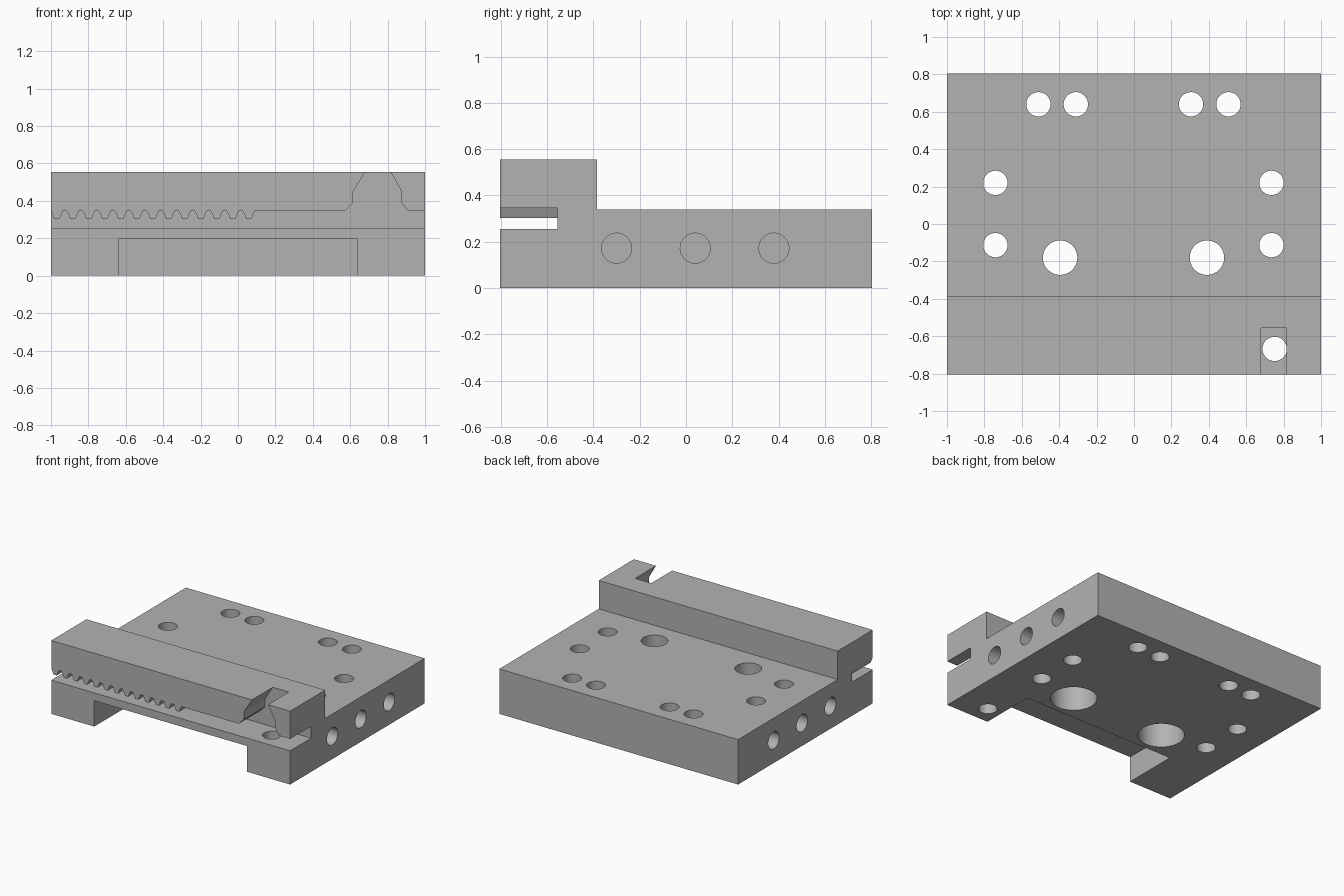
import bpy, bmesh, math
from mathutils import Matrix, Vector

if "Cube" in bpy.data.objects:
    bpy.data.objects.remove(bpy.data.objects["Cube"])

grey = bpy.data.materials.new("machined grey")
grey.use_nodes = True
colour = (0.45, 0.45, 0.45, 1)
grey.diffuse_color = colour
grey.node_tree.nodes["Principled BSDF"].inputs["Base Color"].default_value = colour

HALF_Y = 0.805
TOP = 0.555
OUT = 0.1  # overshoot of cutters past the surface


def finish(name, bm):
    bmesh.ops.recalc_face_normals(bm, faces=bm.faces)
    mesh = bpy.data.meshes.new(name)
    bm.to_mesh(mesh)
    bm.free()
    mesh.materials.append(grey)
    ob = bpy.data.objects.new(name, mesh)
    bpy.context.collection.objects.link(ob)
    return ob


def prism(name, profile, axis, start, end):
    """Extrude a (y, z) profile along x, or an (x, z) profile along y."""
    bm = bmesh.new()
    place = (lambda a, b: (start, a, b)) if axis == "x" else (lambda a, b: (a, start, b))
    face = bm.faces.new([bm.verts.new(place(a, b)) for a, b in profile])
    ext = bmesh.ops.extrude_face_region(bm, geom=[face])
    shift = Vector((end - start, 0, 0) if axis == "x" else (0, end - start, 0))
    moved = [v for v in ext["geom"] if isinstance(v, bmesh.types.BMVert)]
    bmesh.ops.translate(bm, verts=moved, vec=shift)
    return finish(name, bm)


def cylinder(name, start, end, radius):
    start, end = Vector(start), Vector(end)
    line = end - start
    matrix = Matrix.Translation((start + end) / 2) @ line.to_track_quat("Z", "Y").to_matrix().to_4x4()
    bm = bmesh.new()
    bmesh.ops.create_cone(bm, cap_ends=True, segments=64, radius1=radius,
                          radius2=radius, depth=line.length, matrix=matrix)
    return finish(name, bm)


def cut(body, cutter):
    mod = body.modifiers.new("cut", "BOOLEAN")
    mod.operation = "DIFFERENCE"
    mod.solver = "EXACT"
    mod.object = cutter
    bpy.context.view_layer.objects.active = body
    bpy.ops.object.modifier_apply(modifier=mod.name)
    bpy.data.objects.remove(cutter)


# Plate with a raised bar along the front
ridge_back = -0.385
plate_top = 0.34
body = prism("carriage_plate", [(-HALF_Y, 0), (HALF_Y, 0), (HALF_Y, plate_top),
             (ridge_back, plate_top), (ridge_back, TOP), (-HALF_Y, TOP)], "x", -1, 1)

# Recess under the front edge
cut(body, prism("recess", [(-0.64, -OUT), (0.64, -OUT), (0.64, 0.195), (-0.64, 0.195)],
                "y", -HALF_Y - OUT, -0.38))

# Belt slot with a flared notch above and teeth along its roof
roof, tip = 0.345, 0.302
slot = [(-1 - OUT, 0.255), (1 + OUT, 0.255), (1 + OUT, roof), (0.91, roof),
        (0.875, 0.39), (0.875, 0.45), (0.815, TOP), (0.815, TOP + OUT),
        (0.68, TOP + OUT), (0.68, TOP), (0.615, 0.45), (0.615, 0.39), (0.57, roof)]
teeth = 13
pitch = 0.0855
for i in reversed(range(teeth)):
    centre = -0.968 + i * pitch
    slot += [(centre + 0.031, roof), (centre + 0.013, tip),
             (centre - 0.013, tip), (centre - 0.031, roof)]
slot.append((-1 - OUT, roof))
cut(body, prism("belt_slot", slot, "y", -HALF_Y - OUT, -0.555))

# Through holes in mirrored pairs
for x, y in [(0.508, 0.64), (0.308, 0.64), (0.738, 0.22), (0.738, -0.113)]:
    for side in (-1, 1):
        cx = side * x - 0.003
        cut(body, cylinder("bolt_hole", (cx, y, -OUT), (cx, y, TOP), 0.065))

# Single hole below the notch
cut(body, cylinder("belt_hole", (0.752, -0.668, -OUT), (0.752, -0.668, 0.3), 0.065))

# Large holes, counterbored from below
for cx in (-0.395, 0.39):
    cut(body, cylinder("large_hole", (cx, -0.18, -OUT), (cx, -0.18, TOP), 0.092))
    cut(body, cylinder("counterbore", (cx, -0.18, -OUT), (cx, -0.18, 0.2), 0.16))

# Blind holes in both ends
for side in (-1, 1):
    for y in (-0.3, 0.04, 0.38):
        cut(body, cylinder("end_hole", (side * (1 + OUT), y, 0.172),
                           (side * 0.65, y, 0.172), 0.065))

bpy.ops.object.select_all(action="DESELECT")
body.select_set(True)
bpy.context.view_layer.objects.active = body
bpy.ops.object.shade_smooth_by_angle(angle=math.radians(30))
